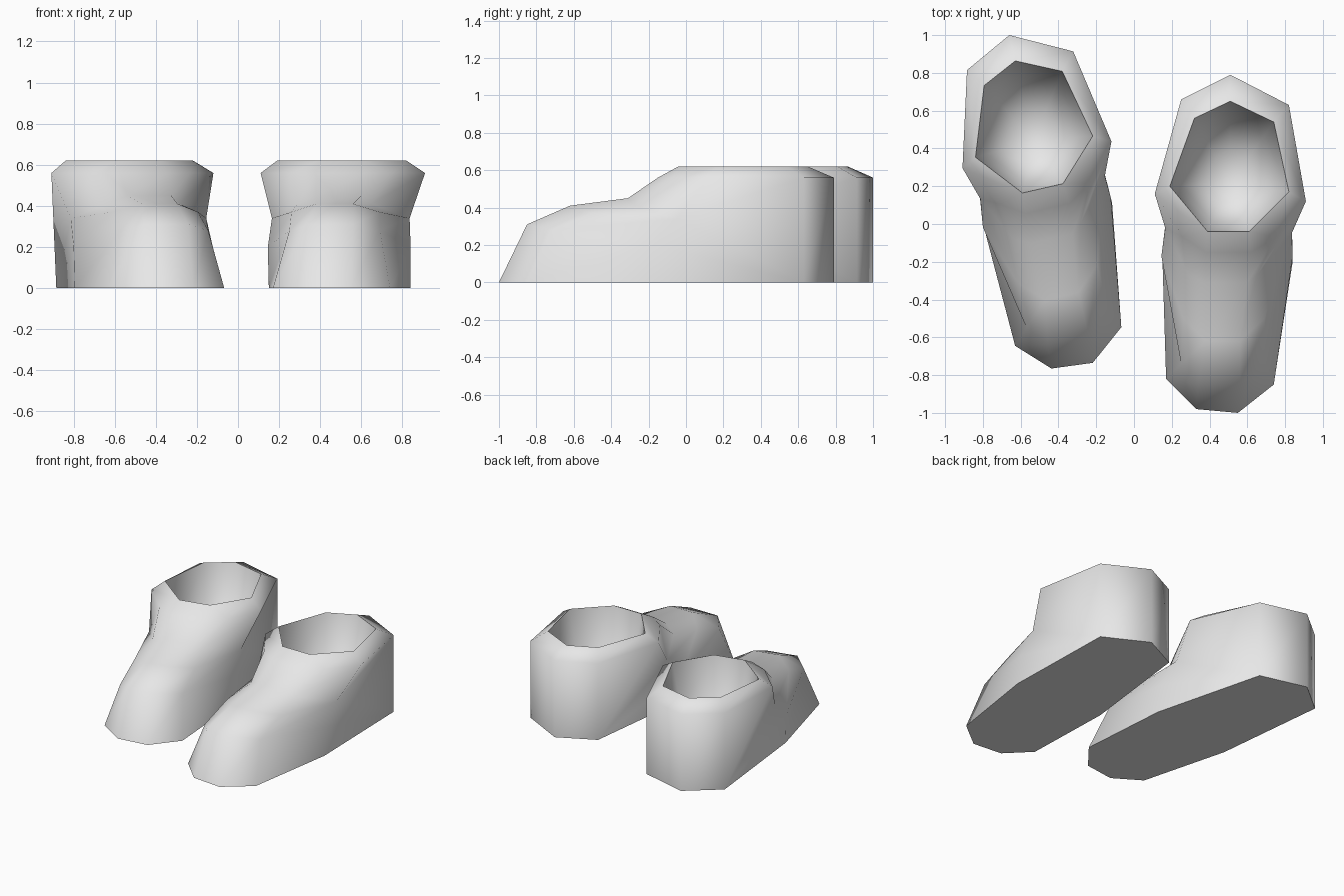
import bpy
import bmesh
import math
from mathutils import Matrix, Vector

default_cube = bpy.data.objects.get("Cube")
if default_cube:
    bpy.data.objects.remove(default_cube, do_unlink=True)

grey = bpy.data.materials.new("light grey")
grey.use_nodes = True
colour = (0.8, 0.8, 0.8, 1)
grey.diffuse_color = colour
grey.node_tree.nodes["Principled BSDF"].inputs["Base Color"].default_value = colour

# Heel corners, shared by every outer level: outer, back, inner
HEEL = [(.82, .63), (.51, .79), (.25, .66)]


def level(front, outer_side, inner_side, heel_z=0):
    """One loop round the boot: toe points, outer side, heel, inner side."""
    heel = [(x, y, heel_z) for x, y in HEEL]
    return [Vector(p) for p in front + [outer_side] + heel + [inner_side]]


def flat(points, z):
    return [(x, y, z) for x, y in points]


# Outer levels, from the sole up; the heel stays on the ground until the collar
sole = level(flat([(.17, -.82), (.33, -.98), (.55, -1), (.74, -.85)], 0),
             (.84, -.2, 0), (.15, -.17, 0))
toe_cap = level([(.25, -.74, .28), (.34, -.85, .31), (.56, -.85, .31), (.69, -.72, .28)],
                (.84, -.17, .2), (.145, -.17, .2))
instep = level([(.26, -.5, .37), (.38, -.62, .41), (.56, -.62, .41), (.69, -.5, .37)],
               (.835, -.05, .34), (.165, -.02, .34))
ankle = level([(.29, -.27, .41), (.38, -.31, .45), (.6, -.31, .45), (.65, -.27, .41)],
              (.835, -.05, .34), (.165, -.02, .34))
collar = level(flat([(.26, -.07), (.38, -.15), (.62, -.15), (.75, -.07)], .56),
               (.91, .12, .56), (.11, .16, .56), heel_z=.56)

# Opening: the toe corners merge, leaving seven sides
rim_points = [(.39, -.04), (.39, -.04), (.61, -.04), (.61, -.04), (.82, .17),
              (.74, .54), (.51, .65), (.32, .56), (.19, .2)]
rim = [Vector(p) for p in flat(rim_points, .62)]


def inner_loop(scale, z):
    centre = sum(rim, Vector()) / len(rim)
    loop = [centre.lerp(p, scale) for p in rim]
    for p in loop:
        p.z = z
    return loop


LEVELS = [sole, toe_cap, instep, ankle, collar, rim,
          inner_loop(.8, .3), inner_loop(.4, .17)]


def build_boot(name, placement):
    bm = bmesh.new()
    loops = [[bm.verts.new(placement @ p) for p in loop] for loop in LEVELS]
    for low, high in zip(loops, loops[1:]):
        for i in range(len(low)):
            j = (i + 1) % len(low)
            bm.faces.new((low[i], low[j], high[j], high[i]))
    bm.faces.new(loops[0][::-1])   # underside
    bm.faces.new(loops[-1])        # floor inside
    bmesh.ops.remove_doubles(bm, verts=bm.verts[:], dist=.001)
    bmesh.ops.recalc_face_normals(bm, faces=bm.faces[:])
    mesh = bpy.data.meshes.new(name)
    bm.to_mesh(mesh)
    bm.free()
    mesh.materials.append(grey)
    boot = bpy.data.objects.new(name, mesh)
    bpy.context.collection.objects.link(boot)
    bpy.ops.object.select_all(action='DESELECT')
    boot.select_set(True)
    bpy.context.view_layer.objects.active = boot
    bpy.ops.object.shade_smooth_by_angle(angle=math.radians(80))


# The right boot repeats the left, set back and turned about its heel
heel_back = Vector((*HEEL[1], 0))
turned = (Matrix.Translation((-.66, 1, 0))
          @ Matrix.Rotation(math.radians(13), 4, 'Z')
          @ Matrix.Translation(-heel_back))
build_boot("left_boot", Matrix.Identity(4))
build_boot("right_boot", turned)
